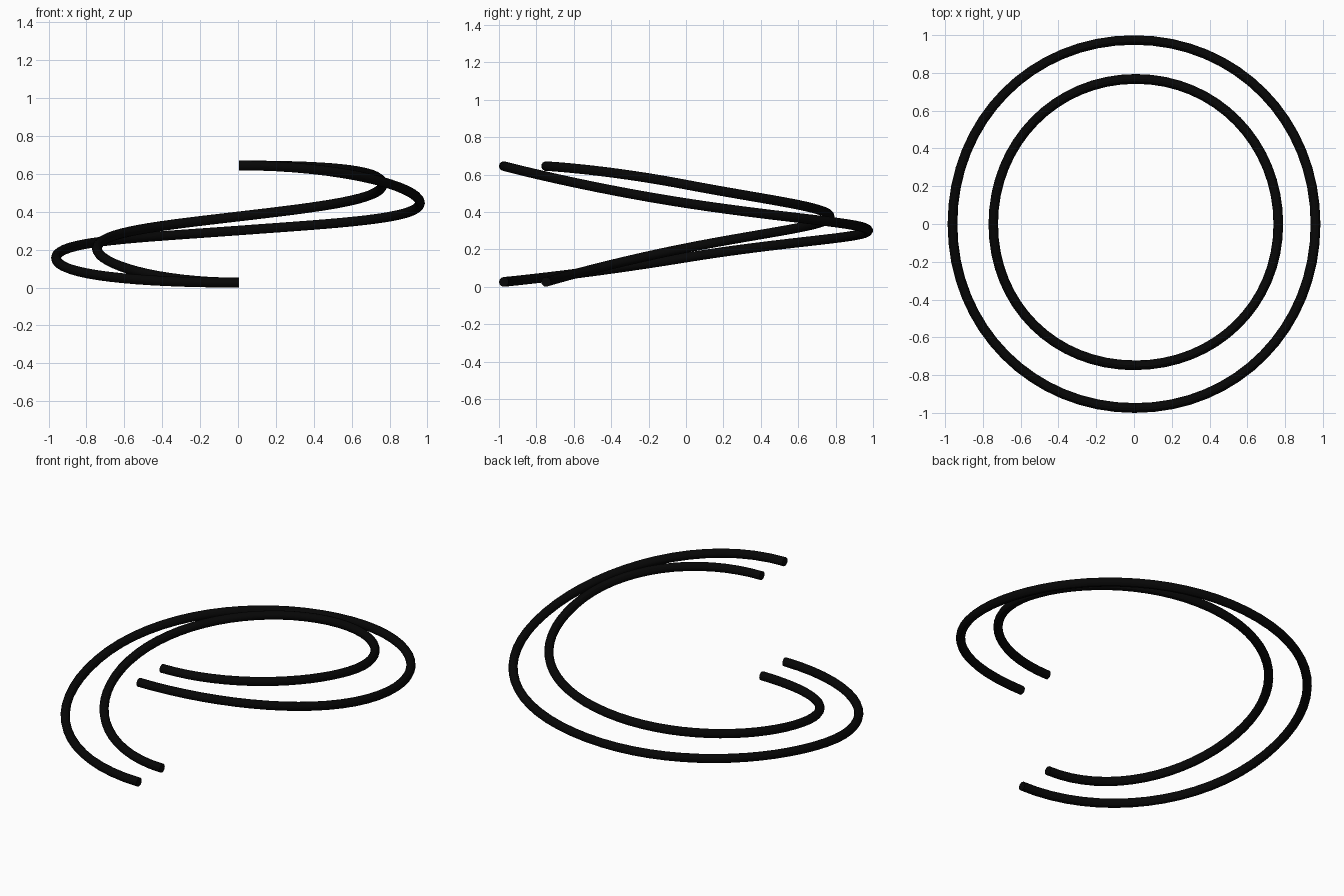
import bpy
from mathutils import Vector

cube = bpy.data.objects.get("Cube")
if cube:
    bpy.data.objects.remove(cube)

TUBE = 0.026   # tube radius
K = 0.565      # handle length of a slightly full quarter circle
END_X = 0.004  # where both tubes start and stop

black = bpy.data.materials.new("black")
black.use_nodes = True
color = (0.002, 0.002, 0.002, 1)
black.diffuse_color = color
black.node_tree.nodes["Principled BSDF"].inputs["Base Color"].default_value = color


def coil(name, left, right, front, back, heights, climbs):
    """One rising turn: front, -x side, back, +x side, front."""
    mid = (left + right) / 2
    corners = [(END_X, front), (left, 0), (mid, back), (right, 0), (END_X, front)]
    rx, ry = (right - left) / 2, (back - front) / 2
    headings = [(-rx, 0), (0, ry), (rx, 0), (0, -ry), (-rx, 0)]

    curve = bpy.data.curves.new(name, "CURVE")
    curve.dimensions = "3D"
    curve.resolution_u = 16
    curve.bevel_depth = TUBE
    curve.bevel_resolution = 4
    curve.use_fill_caps = True
    spline = curve.splines.new("BEZIER")
    spline.bezier_points.add(len(corners) - 1)
    for p, (x, y), (dx, dy), z, climb in zip(
            spline.bezier_points, corners, headings, heights, climbs):
        p.handle_left_type = p.handle_right_type = "FREE"
        p.co = (x, y, z)
        reach = Vector((dx * K, dy * K, climb))
        p.handle_left = p.co - reach
        p.handle_right = p.co + reach

    # turn the swept curve into a mesh tube
    obj = bpy.data.objects.new(name, curve)
    bpy.context.collection.objects.link(obj)
    bpy.ops.object.select_all(action="DESELECT")
    obj.select_set(True)
    bpy.context.view_layer.objects.active = obj
    bpy.ops.object.convert(target="MESH")
    obj = bpy.context.object
    obj.data.materials.clear()
    obj.data.materials.append(black)
    bpy.ops.object.shade_smooth_by_angle()


# outer and inner tubes
coil("outer_coil", -0.961, 0.961, -0.974, 0.974,
     (TUBE, 0.156, 0.301, 0.447, 0.645), (0, 0.09, 0.04, 0.085, 0))
coil("inner_coil", -0.745, 0.764, -0.748, 0.768,
     (TUBE, 0.207, 0.376, 0.546, 0.645), (0, 0.085, 0.05, 0.082, 0))
